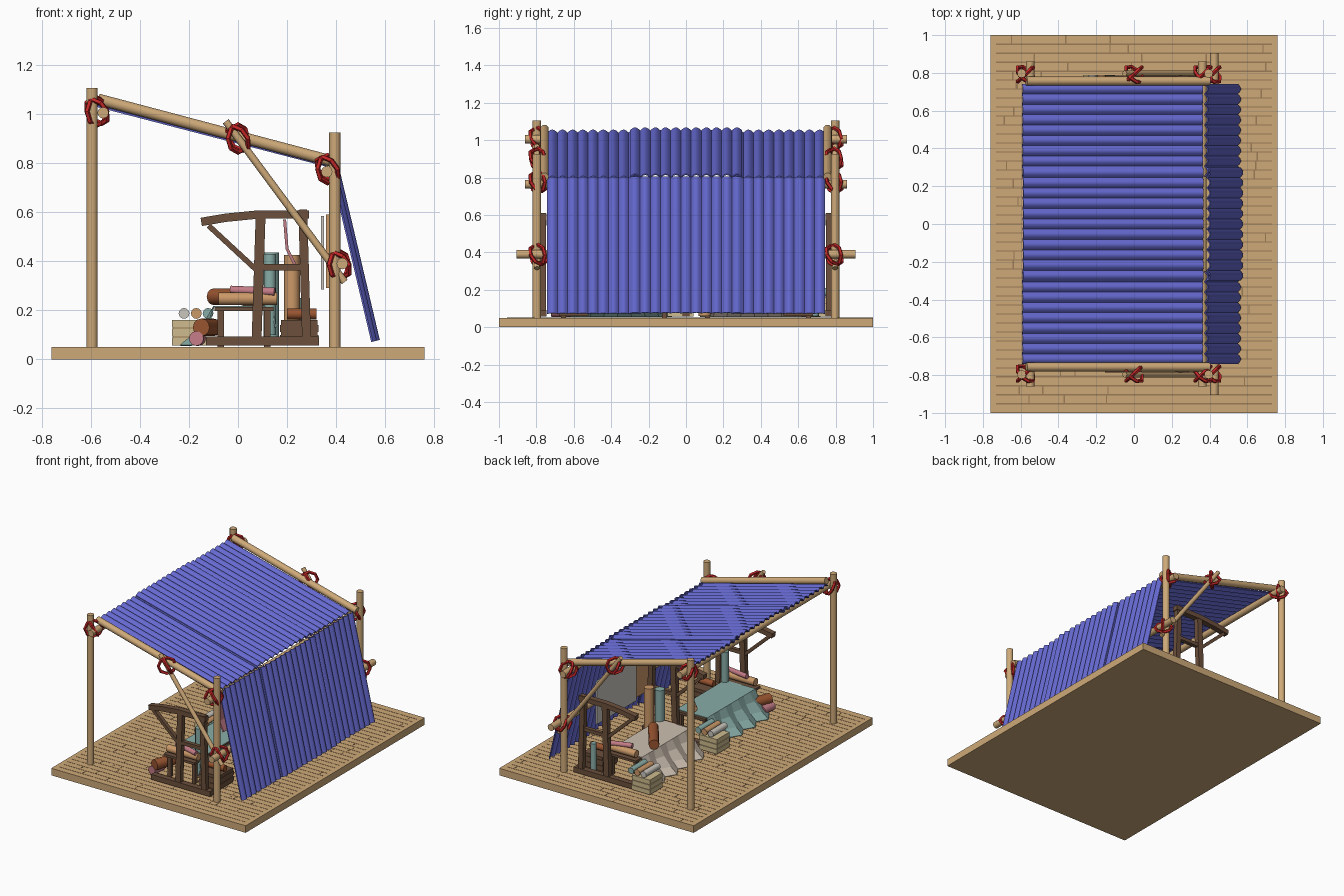
import bpy, bmesh, math, random
from mathutils import Vector, Matrix

if "Cube" in bpy.data.objects:
    bpy.data.objects.remove(bpy.data.objects["Cube"])

random.seed(4)
COL = dict(wood=(.62, .40, .19), groove=(.33, .2, .09), dark=(.15, .08, .045), blue=(.13, .14, .62),
           red=(.55, .02, .02), teal=(.25, .42, .39), beige=(.62, .53, .44), crate=(.62, .5, .27),
           rust=(.32, .09, .03), pink=(.55, .2, .24), tan=(.6, .32, .14), pale=(.6, .57, .52))
MATS = {}


def finish(name, bm, col, angle=None):
    bmesh.ops.recalc_face_normals(bm, faces=bm.faces)
    me = bpy.data.meshes.new(name)
    bm.to_mesh(me)
    bm.free()
    ob = bpy.data.objects.new(name, me)
    bpy.context.collection.objects.link(ob)
    if col not in MATS:
        MATS[col] = bpy.data.materials.new(col)
        MATS[col].diffuse_color = (*COL[col], 1)
    me.materials.append(MATS[col])
    if angle:
        bpy.ops.object.select_all(action='DESELECT')
        ob.select_set(True)
        bpy.context.view_layer.objects.active = ob
        bpy.ops.object.shade_smooth_by_angle(angle=math.radians(angle))
    return ob


def add_box(bm, c, s):
    bmesh.ops.create_cube(bm, size=1, matrix=Matrix.Translation(c) @ Matrix.Diagonal((*s, 1)))


def box(name, c, s, col):
    bm = bmesh.new()
    add_box(bm, c, s)
    return finish(name, bm, col)


def rod(name, a, b, r, col, seg=12):
    a, b = Vector(a), Vector(b)
    d = b - a
    bm = bmesh.new()
    m = Matrix.Translation((a + b) / 2) @ d.to_track_quat('Z', 'Y').to_matrix().to_4x4()
    bmesh.ops.create_cone(bm, cap_ends=True, segments=seg, radius1=r, radius2=r, depth=d.length, matrix=m)
    return finish(name, bm, col, 40)


def strip(name, pts, w, y, depth, col):
    """Bar of thickness w following points in the xz plane, centred on y."""
    bm = bmesh.new()
    rings = []
    for i, p in enumerate(pts):
        p = Vector(p)
        t = (Vector(pts[min(i + 1, len(pts) - 1)]) - Vector(pts[max(i - 1, 0)])).normalized()
        n = Vector((-t.y, t.x)) * w / 2
        rings.append([bm.verts.new((q.x, y + s * depth / 2, q.y))
                      for q, s in ((p + n, -1), (p + n, 1), (p - n, 1), (p - n, -1))])
    for r0, r1 in zip(rings, rings[1:]):
        for k in range(4):
            bm.faces.new((r0[k], r0[(k + 1) % 4], r1[(k + 1) % 4], r1[k]))
    bm.faces.new(rings[0])
    bm.faces.new(rings[-1])
    return finish(name, bm, col)


def corrugated(name, p0, p1, y0, y1, n, lift):
    """Corrugated sheet between two xz points, arches facing outward."""
    p0, p1 = Vector((p0[0], 0, p0[1])), Vector((p1[0], 0, p1[1]))
    nor = Vector((0, 1, 0)).cross(p1 - p0).normalized()
    if nor.z < 0:
        nor = -nor
    bm = bmesh.new()
    prev = None
    for i in range(n * 6 + 1):
        h = lift + .017 * abs(math.sin(math.pi * i / 6))
        o = Vector((0, y0 + (y1 - y0) * i / (n * 6), 0))
        ring = [bm.verts.new(p + o + nor * k) for p, k in ((p0, h), (p1, h), (p1, h - .007), (p0, h - .007))]
        if prev:
            for k in range(4):
                bm.faces.new((prev[k], prev[(k + 1) % 4], ring[(k + 1) % 4], ring[k]))
        else:
            bm.faces.new(ring)
        prev = ring
    bm.faces.new(prev)
    return finish(name, bm, 'blue', 35)


def rope(name, c):
    """Two crossed low-poly loops lashing a joint."""
    bm = bmesh.new()
    for rot in (Matrix.Rotation(.75, 4, 'Z'), Matrix.Rotation(-.75, 4, 'Z') @ Matrix.Rotation(.5, 4, 'X')):
        m = Matrix.Translation(c) @ rot @ Matrix.Rotation(math.pi / 2, 4, 'X')
        g = [[bm.verts.new(m @ Vector(((.056 + .011 * math.cos(v)) * math.cos(u),
                                      (.056 + .011 * math.cos(v)) * math.sin(u), .011 * math.sin(v))))
              for v in [k * math.tau / 5 for k in range(5)]] for u in [k * math.tau / 8 for k in range(8)]]
        for i in range(8):
            for j in range(5):
                bm.faces.new((g[i][j], g[(i + 1) % 8][j], g[(i + 1) % 8][(j + 1) % 5], g[i][(j + 1) % 5]))
    return finish(name, bm, 'red')


# plank floor with dark seams
box('floor', (0, 0, .025), (1.52, 2, .05), 'wood')
bm = bmesh.new()
N = 42
for i in range(1, N):
    y = -1 + i * 2 / N
    add_box(bm, (0, y, .05), (1.46, .007, .002))
    for k in range(3):
        add_box(bm, (random.uniform(-.7, .7), y + 1 / N, .05), (.007, 2 / N, .002))
finish('floor_seams', bm, 'groove')

# pole frame with lashings, both ends
for s, side in ((-1, 'front'), (1, 'back')):
    rod(side + '_tall_post', (-.595, s * .797, .05), (-.595, s * .797, 1.105), .023, 'wood')
    rod(side + '_short_post', (.395, s * .797, .05), (.395, s * .797, .925), .023, 'wood')
    rod(side + '_rafter', (-.57, s * .757, 1.06), (.4, s * .757, .803), .023, 'wood')
    rod(side + '_brace', (-.05, s * .797, .97), (.435, s * .797, .315), .015, 'wood')
    for i, (x, z) in enumerate(((-.575, 1.01), (0, .9), (.365, .775), (.412, .385))):
        rope(f'{side}_lashing_{i}', (x, s * .792, z))
for nm, x, z, l in (('upper', -.55, 1.005, .86), ('middle', .362, .765, .86), ('lower', .425, .39, .905)):
    rod(nm + '_cross_pole', (x, -l, z), (x, l, z), .023, 'wood')

# corrugated roof and back wall
for y0, y1, n, lift in ((-.742, -.252, 9, 0), (-.3, .3, 11, .012), (.252, .742, 9, 0)):
    corrugated('roof_sheet', (-.592, 1.04), (.362, .792), y0, y1, n, lift)
    corrugated('wall_sheet', (.378, .8), (.55, .072), y0, y1, n, lift)

# dark timber stall frames
for y in (-.765, 0, .765):
    strip('stall_runner', [(-.13, .075), (.33, .075)], .036, y, .04, 'dark')
    strip('stall_front_post', [(.075, .06), (.092, .58)], .04, y, .035, 'dark')
    strip('stall_rear_post', [(.28, .06), (.264, .61)], .036, y, .035, 'dark')
    strip('stall_crossbar', [(.08, .375), (.275, .375)], .025, y, .028, 'dark')
    strip('stall_arm', [(-.15, .56), (-.05, .577), (.08, .59), (.29, .59)], .034, y, .04, 'dark')
    strip('stall_arm_brace', [(-.12, .545), (.08, .36)], .022, y, .028, 'dark')

# tables with draped cloth, rolls and crates
for s, cloth in ((-1, 'teal'), (1, 'beige')):
    yc = s * .385
    box('table_top', (.025, yc, .205), (.24, .62, .016), 'dark')
    for x in (-.07, .12):
        for dy in (-.27, .27):
            box('table_leg', (x, yc + dy, .125), (.026, .026, .15), 'dark')
    # folded cloth over the table, flaring to the floor
    bm = bmesh.new()
    rows = []
    for x, z, f in ((.15, .13, .3), (.14, .216, 0), (-.1, .218, 0), (-.125, .16, .4), (-.17, .1, .8), (-.215, .058, 1)):
        rows.append([bm.verts.new((x + .022 * f * (-1) ** k, s * .365 + (k / 8 - .5) * (.54 + .04 * f), z))
                     for k in range(9)])
    for a, b in zip(rows, rows[1:]):
        for k in range(8):
            bm.faces.new((a[k], a[k + 1], b[k + 1], b[k]))
    ob = finish('draped_cloth', bm, cloth)
    mod = ob.modifiers.new('thickness', 'SOLIDIFY')
    mod.thickness = .006
    # fabric rolls on the table and floor
    rod('tan_roll', (-.08, s * .665, .247), (.16, s * .665, .247), .026, 'tan')
    rod('pink_roll', (-.03, s * .64, .283), (.15, s * .68, .275), .017, 'pink')
    rod('rust_roll', (-.15, s * .72, .13), (-.1, s * .58, .13), .036, 'rust')
    rod('low_pink_roll', (-.17, s * .72, .085), (-.16, s * .62, .085), .03, 'pink')
    # rear dark chest with rolls
    box('chest', (.25, s * .6, .11), (.15, .16, .1), 'dark')
    for z in (.085, .125):
        box('chest_band', (.25, s * .6, z), (.158, .168, .028), 'dark')
    rod('chest_roll', (.2, s * .6, .185), (.32, s * .6, .185), .022, 'rust')
rod('large_rust_roll', (-.1, .5, .255), (.06, .28, .255), .034, 'rust')
rod('teal_table_roll', (.02, -.12, .24), (.12, -.22, .24), .022, 'tan')

# slatted crates with bundled rolls
for y in (.72, -.03):
    box('crate_core', (-.2, y, .11), (.13, .13, .1), 'groove')
    for i in range(3):
        box('crate_slat', (-.2, y, .073 + i * .036), (.14, .14, .032), 'crate')
    for x, c in ((-.22, 'pale'), (-.17, 'tan'), (-.122, 'teal')):
        rod('crate_roll', (x, y - .09, .187), (x, y + .07, .187), .022, c)

# upright bolts and hanging cloth panels
rod('teal_bolt', (.135, .1, .06), (.135, .1, .435), .032, 'teal')
rod('second_teal_bolt', (.13, -.62, .1), (.13, -.62, .43), .025, 'teal')
rod('tan_bolt', (.22, .1, .06), (.22, .1, .425), .032, 'tan')
rod('short_teal_bolt', (.24, .69, .06), (.24, .69, .25), .02, 'teal')
box('pale_hanging', (.345, .29, .435), (.012, .44, .3), 'pale')
box('tan_hanging', (.365, .02, .44), (.012, .3, .3), 'tan')
strip('pink_hanging', [(.19, .57), (.2, .45), (.235, .38)], .012, -.4, .2, 'pink')

for m in bpy.data.materials:
    if m.users and not m.is_grease_pencil:
        m.use_nodes = True
        m.node_tree.nodes["Principled BSDF"].inputs["Base Color"].default_value = m.diffuse_color
